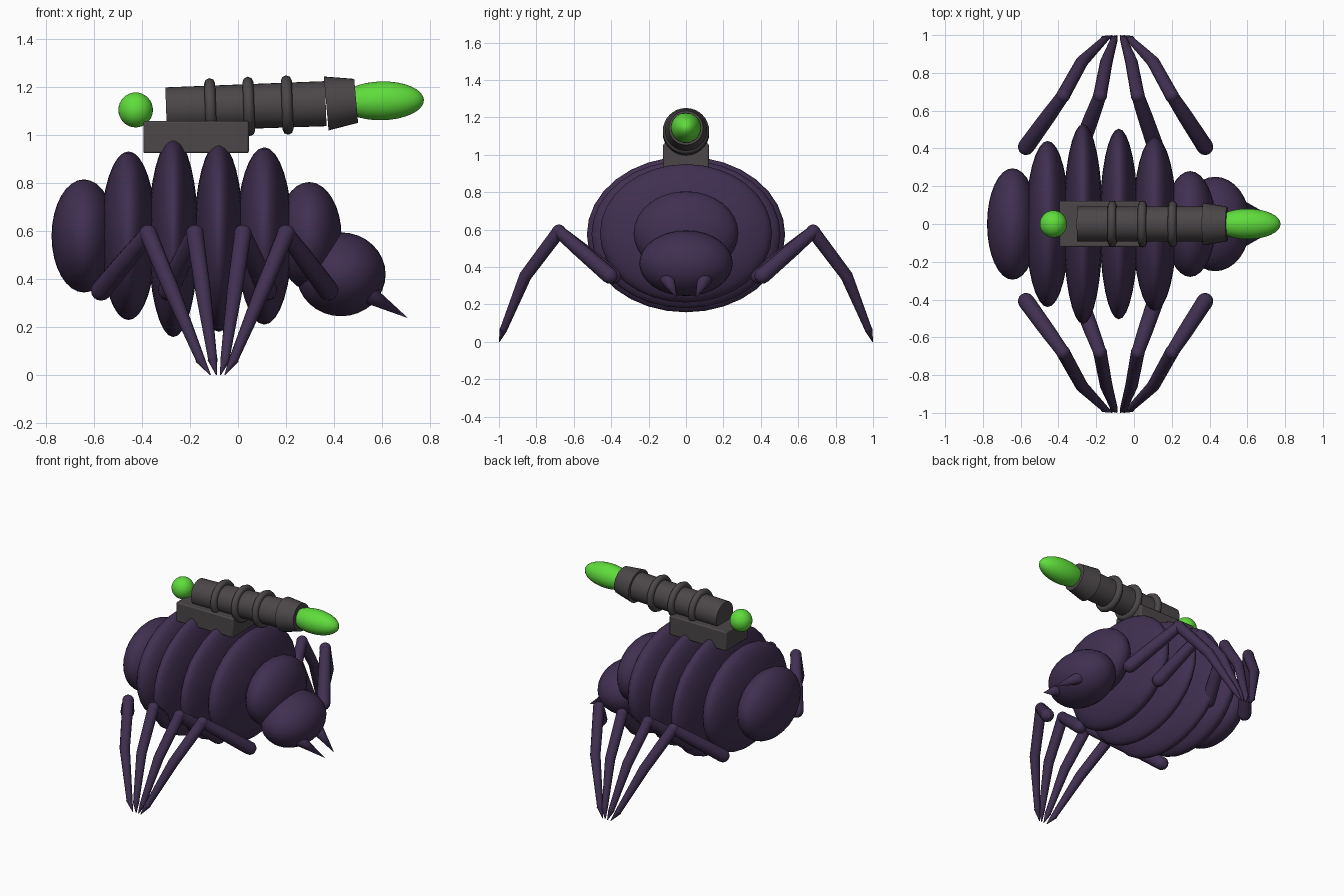
import bpy, math
from mathutils import Vector

if "Cube" in bpy.data.objects:
    bpy.data.objects.remove(bpy.data.objects["Cube"])


def material(name, rgb):
    m = bpy.data.materials.new(name)
    m.diffuse_color = (*rgb, 1)
    m.use_nodes = True
    m.node_tree.nodes["Principled BSDF"].inputs["Base Color"].default_value = m.diffuse_color
    return m


PURPLE = material("dark_purple", (0.052, 0.030, 0.083))
GREY = material("gunmetal_grey", (0.072, 0.063, 0.066))
GREEN = material("glow_green", (0.115, 0.72, 0.045))


def finish(name, mat, angle=40):
    ob = bpy.context.object
    ob.name = name
    ob.data.materials.clear()
    ob.data.materials.append(mat)
    bpy.ops.object.shade_smooth_by_angle(angle=math.radians(angle))
    return ob


def ellipsoid(name, loc, radii, mat, tilt=0):
    bpy.ops.mesh.primitive_uv_sphere_add(segments=32, ring_count=16, location=loc,
                                         rotation=(0, tilt, 0))
    bpy.context.object.scale = radii
    return finish(name, mat)


def cone_between(name, a, b, r1, r2, mat, sides=32):
    a, b = Vector(a), Vector(b)
    d = b - a
    bpy.ops.mesh.primitive_cone_add(vertices=sides, radius1=r1, radius2=r2,
                                    depth=d.length, location=(a + b) / 2,
                                    rotation=d.to_track_quat('Z', 'Y').to_euler())
    return finish(name, mat)


def tube(name, points, mat):
    """Tapered tube through (x, y, z, radius) points."""
    cu = bpy.data.curves.new(name, 'CURVE')
    cu.dimensions = '3D'
    cu.bevel_depth = 1.0
    cu.bevel_resolution = 4
    cu.use_fill_caps = True
    sp = cu.splines.new('POLY')
    sp.points.add(len(points) - 1)
    for p, (x, y, z, r) in zip(sp.points, points):
        p.co = (x, y, z, 1)
        p.radius = r
    ob = bpy.data.objects.new(name, cu)
    bpy.context.collection.objects.link(ob)
    bpy.ops.object.select_all(action='DESELECT')
    ob.select_set(True)
    bpy.context.view_layer.objects.active = ob
    bpy.ops.object.convert(target='MESH')
    return finish(name, mat, 60)


# Body segments from tail to head: x, z, rx, ry, rz
body = [("tail_segment", -0.643, 0.58, 0.135, 0.295, 0.236),
        ("abdomen_segment_1", -0.457, 0.581, 0.116, 0.44, 0.352),
        ("abdomen_segment_2", -0.27, 0.574, 0.105, 0.53, 0.416),
        ("abdomen_segment_3", -0.08, 0.575, 0.103, 0.505, 0.395),
        ("abdomen_segment_4", 0.11, 0.58, 0.117, 0.46, 0.37),
        ("thorax", 0.297, 0.58, 0.135, 0.28, 0.225),
        ("head", 0.43, 0.42, 0.186, 0.25, 0.175)]
for name, x, z, rx, ry, rz in body:
    ellipsoid(name, (x, 0, z), (rx, ry, rz), PURPLE)

# Legs: hip x, hip y, knee x, ankle x, toe x
legs = [("rear", -0.57, 0.41, -0.375, -0.155, -0.115),
        ("mid_rear", -0.29, 0.39, -0.18, -0.105, -0.09),
        ("mid_front", 0.12, 0.39, 0.02, -0.055, -0.073),
        ("front", 0.375, 0.41, 0.20, -0.02, -0.055)]
for side, tag in ((-1, "right"), (1, "left")):
    for name, hx, hy, kx, ax, tx in legs:
        hip = Vector((hx, side * hy, 0.355))
        knee = Vector((kx, side * 0.68, 0.59))
        ankle = Vector((ax, side * 0.978, 0.06))
        toe = Vector((tx, side * 0.998, 0.0))
        shin = knee.lerp(ankle, 0.45) + Vector((0, side * 0.045, 0.0))
        out = (hip - knee).normalized()
        # Upper leg with rounded hip end
        tube(f"{name}_upper_leg_{tag}",
             [(*(hip + out * 0.044), 0.012), (*(hip + out * 0.034), 0.03),
              (*(hip + out * 0.018), 0.041), (*hip, 0.044),
              (*hip.lerp(knee, 0.6), 0.040), (*knee, 0.034)], PURPLE)
        ellipsoid(f"{name}_knee_{tag}", knee, (0.037,) * 3, PURPLE)
        # Lower leg and claw
        tube(f"{name}_lower_leg_{tag}",
             [(*knee, 0.036), (*shin, 0.033), (*ankle, 0.019)], PURPLE)
        cone_between(f"{name}_claw_{tag}", ankle + (ankle - toe) * 0.1, toe,
                     0.021, 0.002, PURPLE, 12)
    # Fang
    cone_between(f"fang_{tag}", (0.545, side * 0.10, 0.337), (0.71, side * 0.05, 0.237),
                 0.04, 0.0, PURPLE, 16)

# Mount block on the back
bpy.ops.mesh.primitive_cube_add(size=1, location=(-0.175, 0, 0.993))
mount = bpy.context.object
mount.scale = (0.44, 0.244, 0.135)
bpy.ops.object.transform_apply(location=False, rotation=False, scale=True)
bev = mount.modifiers.new("edge_bevel", 'BEVEL')
bev.width = 0.008
bev.segments = 2
finish("cannon_mount", GREY)

# Cannon barrel, rings and muzzle
SLOPE = 0.036


def axis(x):
    return Vector((x, 0, 1.119 + SLOPE * x))


cone_between("cannon_barrel", axis(-0.30), axis(0.366), 0.092, 0.094, GREY)
for i, x in enumerate((-0.115, 0.045, 0.205)):
    bpy.ops.mesh.primitive_torus_add(major_segments=32, minor_segments=8,
                                     major_radius=0.101, minor_radius=0.023,
                                     location=axis(x),
                                     rotation=(0, math.pi / 2 - SLOPE, 0))
    finish(f"barrel_ring_{i + 1}", GREY, 60)
cone_between("cannon_muzzle", (0.368, 0, 1.133), (0.493, 0, 1.144), 0.113, 0.092, GREY)

# Glowing shot at the muzzle and energy ball at the back
ellipsoid("glowing_shot", (0.60, 0, 1.144), (0.176, 0.081, 0.081), GREEN, -0.02)
ellipsoid("energy_ball", (-0.427, 0, 1.106), (0.072, 0.072, 0.073), GREEN)
